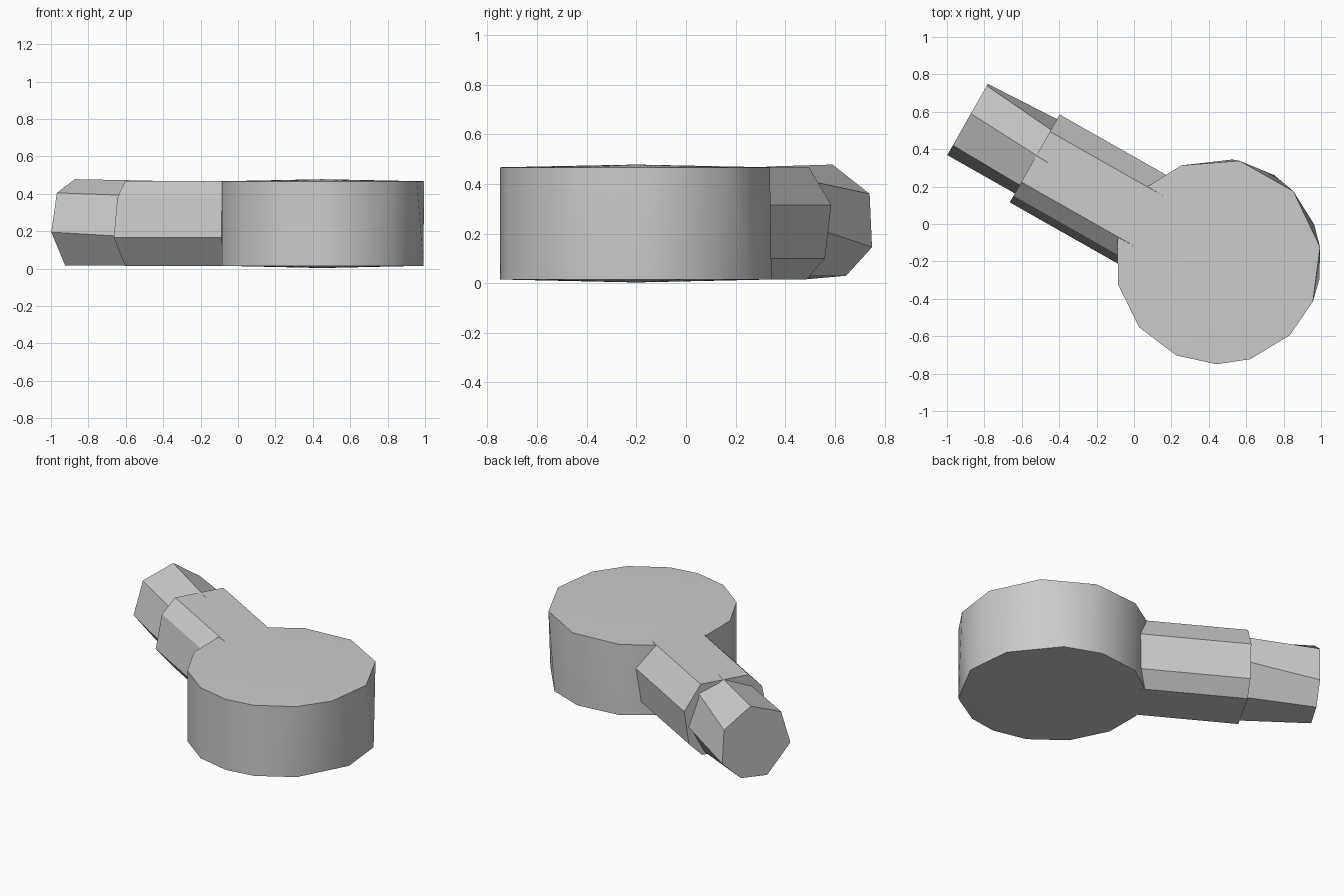
import bpy, bmesh, math
from mathutils import Vector

cube = bpy.data.objects.get("Cube")
if cube:
    bpy.data.objects.remove(cube, do_unlink=True)

grey = bpy.data.materials.new("plain_grey")
grey.use_nodes = True
colour = (0.6, 0.6, 0.6, 1)
grey.diffuse_color = colour
grey.node_tree.nodes["Principled BSDF"].inputs["Base Color"].default_value = colour

CENTRE = Vector((0.45, -0.2, 0))
AXIS = Vector((-1.34, 0.76, 0)).normalized()
SIDE = Vector((-AXIS.y, AXIS.x, 0)) * -1  # across the arm, towards the back


def finish(name, bm, angle):
    bmesh.ops.recalc_face_normals(bm, faces=bm.faces)
    mesh = bpy.data.meshes.new(name)
    bm.to_mesh(mesh)
    bm.free()
    mesh.materials.append(grey)
    obj = bpy.data.objects.new(name, mesh)
    bpy.context.collection.objects.link(obj)
    bpy.ops.object.select_all(action='DESELECT')
    obj.select_set(True)
    bpy.context.view_layer.objects.active = obj
    bpy.ops.object.shade_smooth_by_angle(angle=math.radians(angle))


def loft(name, start, end, t0, t1):
    """Straight bar between two (across, height) sections along the arm axis."""
    bm = bmesh.new()
    rings = [[bm.verts.new(CENTRE + AXIS * t + SIDE * v + Vector((0, 0, z)))
              for v, z in section] for section, t in ((start, t0), (end, t1))]
    n = len(start)
    for i in range(n):
        j = (i + 1) % n
        bm.faces.new((rings[0][i], rings[0][j], rings[1][j], rings[1][i]))
    bm.faces.new(rings[0])
    bm.faces.new(rings[1])
    finish(name, bm, 20)


# Round drum: irregular rims with slightly domed ends
top_rim = [8, 43, 78, 111, 133, 168, 193, 220, 246, 269, 288, 314, 337]
bottom_rim = [-10, 21, 57, 82, 111, 140, 168, 193, 220, 246, 269, 288, 314]
bm = bmesh.new()
for rim, z, apex in ((top_rim, 0.467, 0.478), (bottom_rim, 0.015, 0.003)):
    for a in map(math.radians, rim):
        bm.verts.new(CENTRE + Vector((0.55 * math.cos(a), 0.55 * math.sin(a), z)))
    bm.verts.new(CENTRE + Vector((0, 0, apex)))
bmesh.ops.convex_hull(bm, input=bm.verts)
finish("drum", bm, 30)

# Faceted collar joining the drum
collar = [(0.16, 0.469), (0.265, 0.315), (0.235, 0.1), (0.15, 0.014),
          (-0.15, 0.014), (-0.275, 0.165), (-0.235, 0.38), (-0.15, 0.469)]
loft("collar", collar, collar, 0.35, 1.125)

# Seven-sided end piece
tip_inner = [(0.01, 0.47), (0.165, 0.42), (0.24, 0.22), (0.14, 0.03),
             (-0.12, 0.016), (-0.22, 0.17), (-0.17, 0.39)]
tip_outer = [(0.035, 0.478), (0.207, 0.36), (0.218, 0.145), (0.098, 0.03),
             (-0.07, 0.017), (-0.22, 0.195), (-0.16, 0.405)]
loft("end_piece", tip_inner, tip_outer, 1.05, 1.54)
